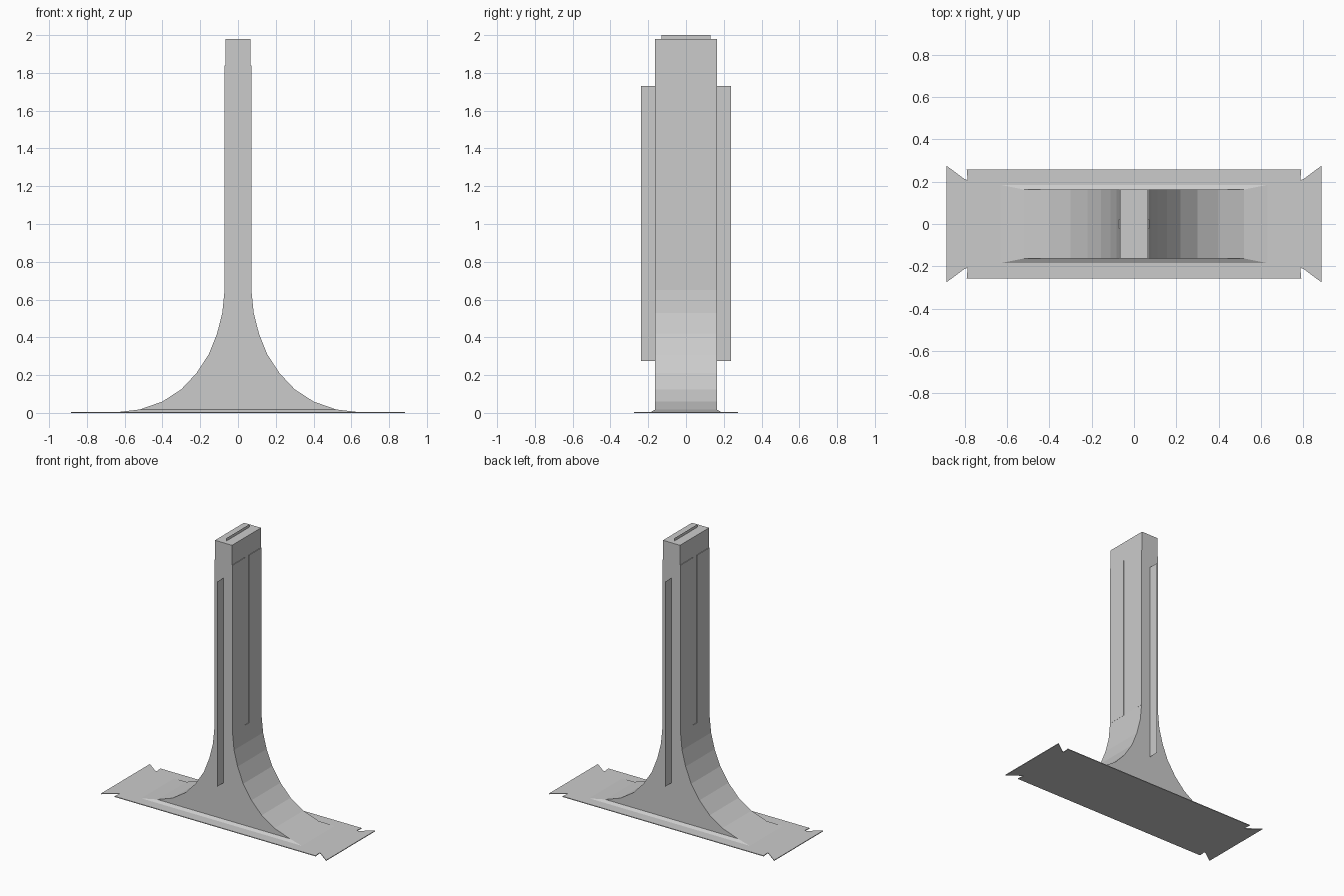
import bpy

if "Cube" in bpy.data.objects:
    bpy.data.objects.remove(bpy.data.objects["Cube"])

W = 0.163      # half depth of the tower
SLOT = 0.022   # half width of the centre groove

# flared half profile (x, z), from tower shaft to foot
CURVE = [(0.071, 0.65), (0.083, 0.53), (0.111, 0.42), (0.155, 0.31),
         (0.22, 0.21), (0.30, 0.125), (0.40, 0.06), (0.52, 0.018)]


def mesh_object(name, verts, faces):
    mesh = bpy.data.meshes.new(name)
    mesh.from_pydata(verts, [], faces)
    mesh.update()
    obj = bpy.data.objects.new(name, mesh)
    bpy.context.collection.objects.link(obj)
    return obj


def loft(name, lower, upper):
    """Closed solid between two outlines with matching point counts."""
    n = len(lower)
    sides = [(i, (i + 1) % n, n + (i + 1) % n, n + i) for i in range(n)]
    return mesh_object(name, lower + upper,
                       [tuple(reversed(range(n))), tuple(range(n, 2 * n))] + sides)


def extrude_y(name, profile, y0, y1):
    """Extrude a clockwise-from-front (x, z) outline along y."""
    return loft(name, [(x, y0, z) for x, z in profile],
                [(x, y1, z) for x, z in profile])


def rect(x, y, z):
    return [(-x, -y, z), (x, -y, z), (x, y, z), (-x, y, z)]


def sheet(name, y0, y1, z0, z1):
    return mesh_object(name, [(0, y0, z0), (0, y1, z0), (0, y1, z1), (0, y0, z1)],
                       [(0, 1, 2, 3)])


# tower body with concave flare
half = [(0.067, 1.98), (0.067, 0.65)] + CURVE + [(0.52, 0.002)]
outline = [(-x, z) for x, z in half] + [(x, z) for x, z in reversed(half)]
extrude_y("tower_body", outline[::-1], -W, W)

# raised side panels with a groove between them
for sx in (-1, 1):
    for sy in (-1, 1):
        a, b = sorted((sy * SLOT, sy * W))
        p = [(0.06 * sx, 0.65), (0.06 * sx, 1.84), (0.0715 * sx, 1.84), (0.0715 * sx, 0.65)]
        extrude_y("side_panel", p if sx > 0 else p[::-1], a, b)

# sloped collar where the tower meets the foot
loft("foot_collar", rect(0.64, 0.187, 0.004), rect(0.52, W, 0.018))

# thin foot plate with notched, flared ends
q = [(0.79, 0.258), (0.785, 0.207), (0.8, 0.212), (0.885, 0.275)]
plate = ([(x, -y) for x, y in q] + [(x, y) for x, y in q[::-1]]
         + [(-x, y) for x, y in q] + [(-x, -y) for x, y in q[::-1]])
loft("foot_plate", [(x, y, 0) for x, y in plate], [(x, y, 0.005) for x, y in plate])

# thin fins on the front, back and top
for s in (-1, 1):
    sheet("edge_fin", s * W, s * 0.237, 0.275, 1.73)
sheet("top_fin", -0.13, 0.13, 1.98, 2.0)

# consistent outward normals on the solids
import bmesh
for obj in bpy.context.collection.objects:
    bm = bmesh.new()
    bm.from_mesh(obj.data)
    bmesh.ops.recalc_face_normals(bm, faces=bm.faces)
    bm.to_mesh(obj.data)
    bm.free()
